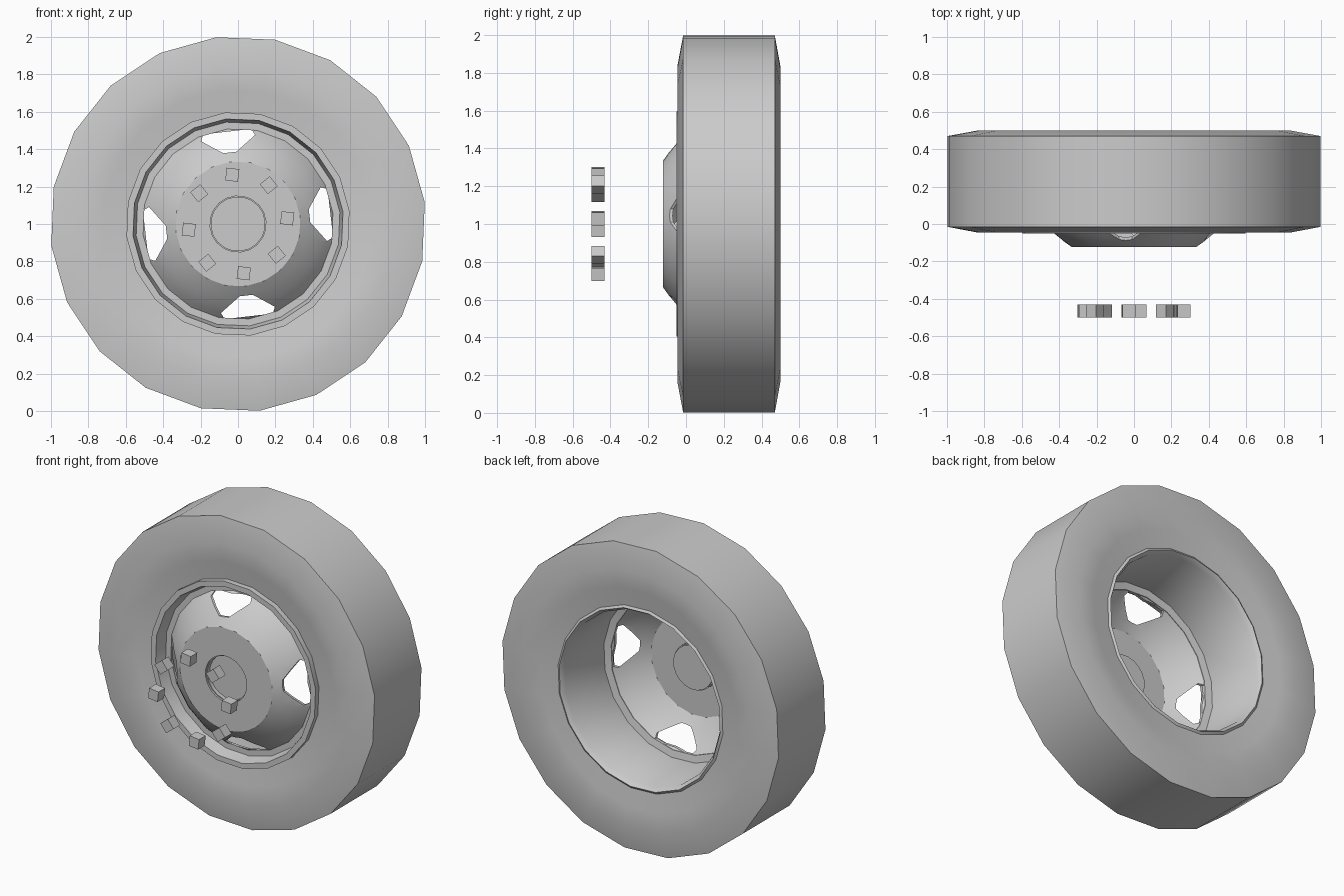
import bpy, bmesh
from math import cos, sin, radians, tau
from mathutils import Matrix, Vector

cube = bpy.data.objects.get("Cube")
if cube:
    bpy.data.objects.remove(cube)

SIDES = 20
TURN = radians(6.6)          # whole wheel is rolled slightly
CENTRE = Vector((0, 0, 1))

grey = bpy.data.materials.new("plain_grey")
grey.use_nodes = True
grey.diffuse_color = (0.6, 0.6, 0.6, 1)
grey.node_tree.nodes["Principled BSDF"].inputs["Base Color"].default_value = grey.diffuse_color


def finish(name, bm, smooth=True):
    bmesh.ops.remove_doubles(bm, verts=bm.verts, dist=0.0005)
    bmesh.ops.recalc_face_normals(bm, faces=bm.faces)
    mesh = bpy.data.meshes.new(name)
    bm.to_mesh(mesh)
    bm.free()
    mesh.materials.append(grey)
    obj = bpy.data.objects.new(name, mesh)
    bpy.context.collection.objects.link(obj)
    if smooth:
        shade(obj)
    return obj


def activate(obj):
    bpy.ops.object.select_all(action='DESELECT')
    obj.select_set(True)
    bpy.context.view_layer.objects.active = obj


def shade(obj):
    activate(obj)
    bpy.ops.object.shade_smooth_by_angle(angle=radians(32))


def revolve(name, profile):
    """Spin a closed (radius, y) profile about the axle."""
    bm = bmesh.new()
    rings = []
    for i in range(SIDES):
        a = TURN + tau * i / SIDES
        rings.append([bm.verts.new((r * cos(a), y, 1 + r * sin(a))) for r, y in profile])
    n = len(profile)
    for i in range(SIDES):
        p, q = rings[i], rings[(i + 1) % SIDES]
        for j in range(n):
            k = (j + 1) % n
            bm.faces.new((p[j], p[k], q[k], q[j]))
    return finish(name, bm)


# Tyre: wide tread, shallow shoulders, dished sidewalls
revolve("tyre", [(0.6, -0.015), (0.72, -0.03), (0.84, -0.046), (1.005, -0.015),
                 (1.005, 0.47), (0.84, 0.5), (0.72, 0.485), (0.6, 0.47)])

# Rim: raised front lip, inner flange and deep barrel open to the back
revolve("rim", [(0.6, -0.05), (0.565, -0.05), (0.548, 0.03), (0.51, 0.03),
                (0.51, 0.05), (0.555, 0.06), (0.565, 0.45), (0.585, 0.48), (0.6, 0.47)])

# Hub disc: recessed centre, flat face and a sloping skirt
front = [(0, -0.085), (0.15, -0.085), (0.15, -0.123), (0.335, -0.123), (0.375, -0.095),
         (0.44, -0.045), (0.485, 0.0), (0.515, 0.035)]
hub = revolve("hub_disc", front + [(max(r - 0.006, 0), y + 0.012) for r, y in reversed(front)])

# Four vent slots cut through the skirt
half = [(0.385, 0.035), (0.462, 0.145), (0.497, 0.13)]
outline = half + [(r, -t) for r, t in reversed(half)]
bm = bmesh.new()
for i in range(4):
    spin = Matrix.Rotation(-TURN - tau * i / 4, 4, 'Y')
    face = bm.faces.new([bm.verts.new(CENTRE + spin @ Vector((r, -0.2, t))) for r, t in outline])
    grown = bmesh.ops.extrude_face_region(bm, geom=[face])["geom"]
    bmesh.ops.translate(bm, vec=(0, 0.5, 0),
                        verts=[v for v in grown if isinstance(v, bmesh.types.BMVert)])
cutter = finish("vent_cutter", bm, smooth=False)
cutter.hide_render = True
cut = hub.modifiers.new("vents", 'BOOLEAN')
cut.operation = 'DIFFERENCE'
cut.solver = 'EXACT'
cut.object = cutter
activate(hub)
bpy.ops.object.modifier_apply(modifier=cut.name)
bpy.data.objects.remove(cutter)
shade(hub)

# Eight wheel nuts standing off in front of the hub
for i in range(8):
    a = TURN + tau * i / 8
    bm = bmesh.new()
    place = Matrix.Translation(CENTRE + Vector((0.265 * cos(a), -0.465, 0.265 * sin(a))))
    bmesh.ops.create_cube(bm, size=0.068, matrix=place @ Matrix.Rotation(a, 4, 'Y'))
    finish(f"wheel_nut_{i + 1}", bm, smooth=False)
